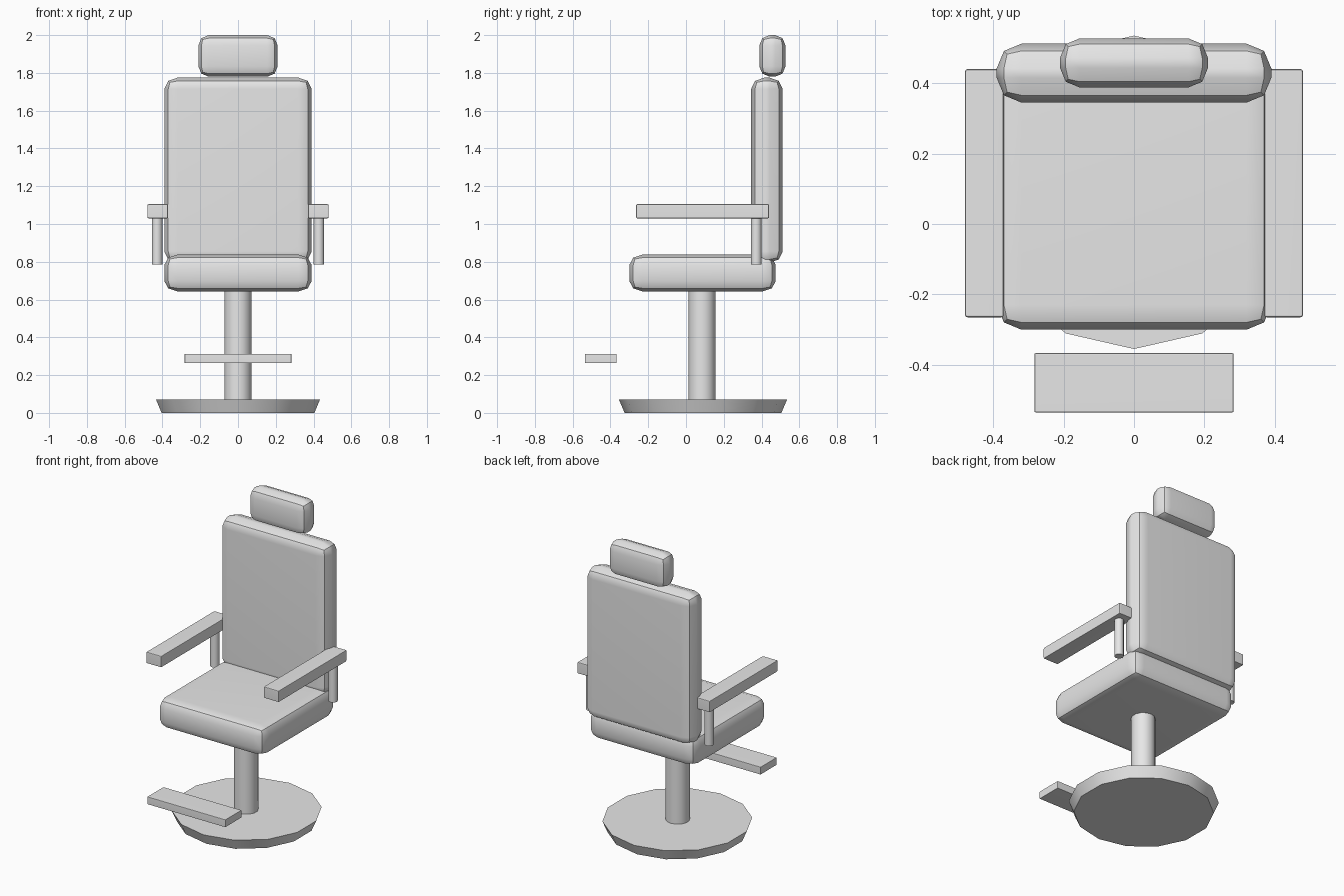
import bpy, bmesh
from mathutils import Matrix, Vector

cube = bpy.data.objects.get("Cube")
if cube:
    bpy.data.objects.remove(cube, do_unlink=True)

# One plain grey for everything
grey = bpy.data.materials.new("plain_grey")
grey.use_nodes = True
grey.diffuse_color = (0.8, 0.8, 0.8, 1)
grey.node_tree.nodes["Principled BSDF"].inputs["Base Color"].default_value = (0.8, 0.8, 0.8, 1)


def finish(name, bm):
    """Turn a bmesh into a smooth-shaded object with flat-looking broad faces."""
    bmesh.ops.recalc_face_normals(bm, faces=bm.faces)
    mesh = bpy.data.meshes.new(name)
    bm.to_mesh(mesh)
    bm.free()
    mesh.materials.append(grey)
    ob = bpy.data.objects.new(name, mesh)
    bpy.context.collection.objects.link(ob)
    bpy.ops.object.select_all(action='DESELECT')
    ob.select_set(True)
    bpy.context.view_layer.objects.active = ob
    bpy.ops.object.shade_smooth_by_angle(angle=0.6)
    weighted = ob.modifiers.new("weighted_normals", 'WEIGHTED_NORMAL')
    weighted.keep_sharp = True
    return ob


def rounded_box(name, low, high, bevel, segments=2):
    """Box between two corners; bevel gives the rounding width per axis."""
    low, high, bevel = Vector(low), Vector(high), Vector(bevel)
    size = high - low
    bm = bmesh.new()
    bmesh.ops.create_cube(bm, size=1)
    bmesh.ops.scale(bm, verts=bm.verts, vec=[s / b for s, b in zip(size, bevel)])
    bmesh.ops.bevel(bm, geom=bm.edges[:], offset=1, segments=segments,
                    profile=0.5, affect='EDGES')
    bmesh.ops.scale(bm, verts=bm.verts, vec=bevel)
    bmesh.ops.translate(bm, verts=bm.verts, vec=(low + high) / 2)
    return finish(name, bm)


def column(name, x, y, bottom, top, r_bottom, r_top, sides=14):
    """Upright round part with a corner pointing along y."""
    bm = bmesh.new()
    place = Matrix.Translation((x, y, (bottom + top) / 2))
    bmesh.ops.create_cone(bm, cap_ends=True, segments=sides, radius1=r_bottom,
                          radius2=r_top, depth=top - bottom, matrix=place)
    return finish(name, bm)


# Floor base and central post
column("base_plate", 0, 0.09, 0, 0.07, 0.415, 0.445)
column("central_post", 0, 0.085, 0.06, 0.67, 0.072, 0.072)

# Cushions
rounded_box("seat", (-0.39, -0.3, 0.643), (0.39, 0.475, 0.838), (0.07, 0.07, 0.055))
rounded_box("backrest", (-0.39, 0.345, 0.795), (0.39, 0.512, 1.775), (0.07, 0.07, 0.06))
rounded_box("headrest", (-0.21, 0.388, 1.78), (0.21, 0.527, 2.0), (0.055, 0.055, 0.055))

# Armrests with their posts
for side, s in (("left", 1), ("right", -1)):
    x_low, x_high = sorted((0.37 * s, 0.48 * s))
    rounded_box(side + "_armrest", (x_low, -0.265, 1.03), (x_high, 0.44, 1.105),
                (0.007, 0.007, 0.007))
    column(side + "_armrest_post", 0.428 * s, 0.372, 0.785, 1.04, 0.028, 0.028)

# Footrest
rounded_box("footrest", (-0.283, -0.535, 0.263), (0.283, -0.367, 0.313),
            (0.004, 0.004, 0.004))
